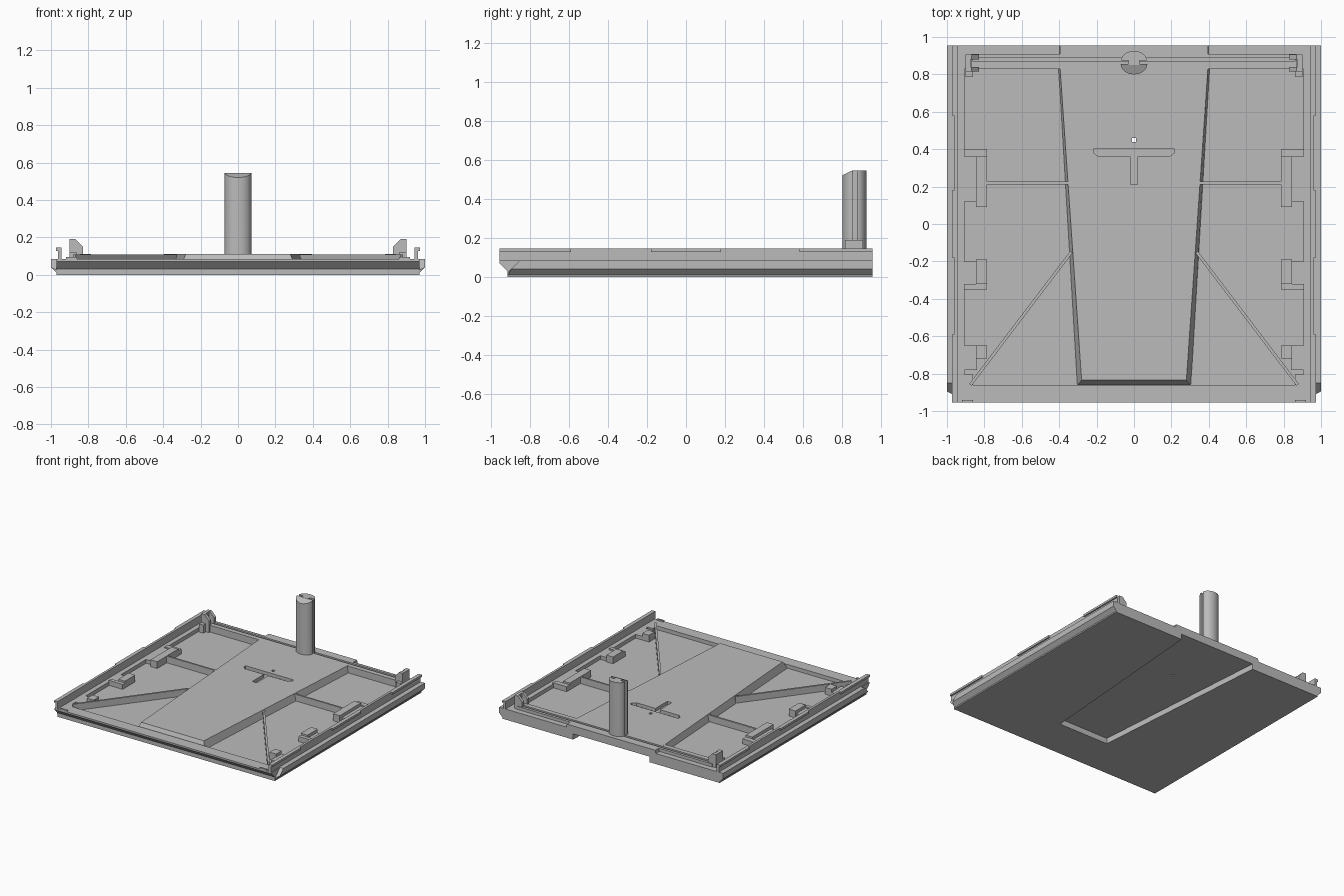
import bpy, bmesh, math
from mathutils import Vector

if "Cube" in bpy.data.objects:
    bpy.data.objects.remove(bpy.data.objects["Cube"])

grey = bpy.data.materials.new("mid grey")
grey.diffuse_color = (0.5, 0.5, 0.5, 1)
grey.use_nodes = True
grey.node_tree.nodes["Principled BSDF"].inputs["Base Color"].default_value = grey.diffuse_color


def loft(name, lower, upper):
    """Closed solid between two matching 3D outlines."""
    bm = bmesh.new()
    a = [bm.verts.new(p) for p in lower]
    b = [bm.verts.new(p) for p in upper]
    n = len(a)
    bm.faces.new(a[::-1])
    bm.faces.new(b)
    for i in range(n):
        j = (i + 1) % n
        bm.faces.new((a[i], a[j], b[j], b[i]))
    bmesh.ops.recalc_face_normals(bm, faces=bm.faces)
    me = bpy.data.meshes.new(name)
    bm.to_mesh(me)
    bm.free()
    me.materials.append(grey)
    ob = bpy.data.objects.new(name, me)
    bpy.context.collection.objects.link(ob)
    return ob


def prism(name, pts, lo, hi, axis="z"):
    """Extrude a 2D outline along one axis."""
    def at(p, t):
        return {"x": (t, p[0], p[1]), "y": (p[0], t, p[1]), "z": (p[0], p[1], t)}[axis]
    return loft(name, [at(p, lo) for p in pts], [at(p, hi) for p in pts])


def box(name, x0, x1, y0, y1, z0, z1):
    return prism(name, [(x0, y0), (x1, y0), (x1, y1), (x0, y1)], z0, z1)


def cut(ob, cutters):
    for c in cutters:
        c.hide_render = True
        m = ob.modifiers.new("cut", "BOOLEAN")
        m.operation, m.solver, m.object = "DIFFERENCE", "EXACT", c
        bpy.context.view_layer.objects.active = ob
        bpy.ops.object.modifier_apply(modifier=m.name)


FLOOR, RIM, TOP = 0.055, 0.085, 0.11

# cutters
pocket = box("pocket_cutter", -0.905, 0.905, -0.86, 0.83, FLOOR, 0.3)
under = prism("underside_cutter", [(-0.225, -0.58), (0.225, -0.58), (0.345, 1.0), (-0.345, 1.0)], -0.1, 0.045)
hole = box("hole_cutter", -0.011, 0.011, 0.439, 0.461, -0.1, 0.3)
groove = box("groove_cutter", -0.86, 0.86, 0.868, 0.888, 0.09, 0.3)
tee = prism("tee_cutter", [(-0.02, 0.21), (0.02, 0.21), (0.02, 0.36), (0.19, 0.36), (0.215, 0.38),
                           (0.215, 0.405), (-0.215, 0.405), (-0.215, 0.38), (-0.19, 0.36), (-0.02, 0.36)], 0.085, 0.3)

# tray with undercut front edge
tray = prism("tray", [(-0.915, 0), (0.955, 0), (0.955, RIM), (-0.955, RIM), (-0.955, 0.072), (-0.915, 0.032)],
             -0.97, 0.97, "x")
cut(tray, [pocket, under, hole])

# raised tapered centre panel
panel = loft("centre_panel",
             [(-0.305, -0.865, 0.05), (0.305, -0.865, 0.05), (0.405, 0.83, 0.05),
              (0.405, 0.955, 0.05), (-0.405, 0.955, 0.05), (-0.405, 0.83, 0.05)],
             [(-0.28, -0.835, TOP), (0.28, -0.835, TOP), (0.395, 0.83, TOP),
              (0.395, 0.955, TOP), (-0.395, 0.955, TOP), (-0.395, 0.83, TOP)])
cut(panel, [tee, hole, groove])

# rear rim with a long groove
rear = box("rear_rim", -0.87, 0.87, 0.83, 0.91, 0.07, TOP - 0.0005)
cut(rear, [groove])

for s, side in ((-1, "left"), (1, "right")):
    def sbox(name, x0, x1, *rest):
        return box(side + "_" + name, *sorted((s * x0, s * x1)), *rest)

    # outer flange, bevelled below and sloped at the front
    loft(side + "_flange",
         [(s * 0.96, -0.915, 0), (s * 0.96, 0.955, 0), (s * 0.96, 0.955, RIM),
          (s * 0.96, -0.85, RIM), (s * 0.96, -0.915, 0.02)],
         [(s * 1.0, -0.895, 0.04), (s * 1.0, 0.955, 0.04), (s * 1.0, 0.955, RIM),
          (s * 1.0, -0.85, RIM), (s * 1.0, -0.895, 0.0401)])

    # upright lip with snap beads
    sbox("lip", 0.943, 0.962, -0.955, 0.955, 0.08, 0.145)
    for y0, y1 in ((-0.955, -0.59), (-0.18, 0.18), (0.58, 0.955)):
        sbox("snap_bead", 0.955, 0.974, y0, y1, 0.128, 0.145)

    # inner pads along the sides
    for y0, y1 in ((0.09, 0.36), (-0.32, -0.19), (-0.72, -0.65)):
        sbox("pad", 0.785, 0.845, y0, y1, 0.05, TOP)
    for y0, y1 in ((0.36, 0.40), (-0.35, -0.32)):
        sbox("pad_wall", 0.785, 0.91, y0, y1, 0.05, 0.095)
    for y0, y1 in ((0.12, 0.36), (-0.32, -0.20), (-0.78, -0.65)):
        sbox("pad_base", 0.84, 0.91, y0, y1, 0.05, RIM)
    sbox("corner_block", 0.86, 0.91, -0.865, -0.805, 0.05, RIM)
    sbox("front_tab", 0.86, 0.92, -0.955, -0.94, 0.08, 0.095)

    # stiffening ribs
    sbox("cross_rib", 0.35, 0.79, 0.212, 0.226, 0.05, TOP - 0.002)
    a, b = Vector((s * 0.335, -0.15)), Vector((s * 0.875, -0.86))
    d = (b - a).normalized() * 0.008
    n = Vector((-d.y, d.x))
    prism(side + "_diagonal_rib", [a - n, b - n, b + n, a + n], 0.05, TOP - 0.002)

    # rear corner catch: two cheeks and a bridging wall
    outline = [(s * 0.90, 0.05), (s * 0.90, 0.19), (s * 0.868, 0.19), (s * 0.83, 0.15), (s * 0.83, 0.05)]
    prism(side + "_catch_front", outline, 0.815, 0.84, "y")
    prism(side + "_catch_back", outline, 0.88, 0.905, "y")
    sbox("catch_wall", 0.875, 0.90, 0.83, 0.89, 0.05, 0.19)
    sbox("catch_foot", 0.86, 0.90, 0.785, 0.82, 0.05, 0.12)

# post: half-round front, neck and curved back
def arc(cx, cy, rx, ry, a0, a1, n):
    return [(cx + rx * math.cos(math.radians(a0 + (a1 - a0) * i / n)),
             cy + ry * math.sin(math.radians(a0 + (a1 - a0) * i / n))) for i in range(n + 1)]

front = arc(0, 0.855, 0.071, 0.055, 180, 360, 16)
loft("post_front", [(x, y, 0.08) for x, y in front],
     [(x, y, min(0.545, 0.52 + (y - 0.80) * 0.5)) for x, y in front])
box("post_neck", -0.03, 0.03, 0.85, 0.89, 0.08, 0.545)
back = arc(0, 0.875, 0.068, 0.05, 0, 180, 16)
prism("post_back", back, 0.08, 0.545)

# smooth only the rounded post parts
for name in ("post_front", "post_back"):
    bpy.ops.object.select_all(action="DESELECT")
    ob = bpy.data.objects[name]
    ob.select_set(True)
    bpy.context.view_layer.objects.active = ob
    bpy.ops.object.shade_smooth_by_angle(angle=math.radians(30))

for c in (pocket, under, hole, groove, tee):
    bpy.data.objects.remove(c, do_unlink=True)
